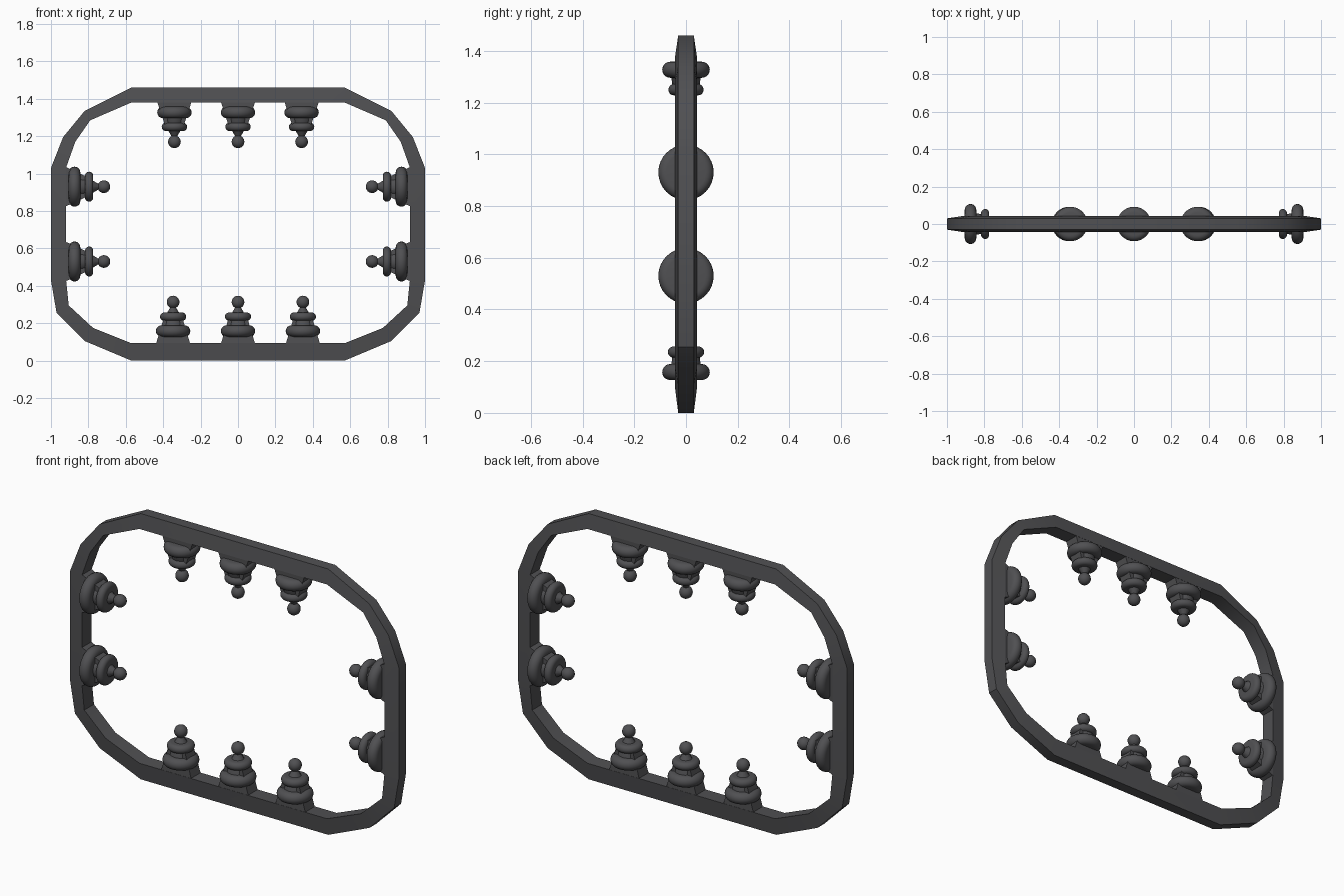
import bpy, bmesh, math
from mathutils import Matrix, Vector

if "Cube" in bpy.data.objects:
    bpy.data.objects.remove(bpy.data.objects["Cube"])

iron = bpy.data.materials.new("dark iron")
iron.diffuse_color = (0.08, 0.08, 0.085, 1)
iron.use_nodes = True
iron.node_tree.nodes["Principled BSDF"].inputs["Base Color"].default_value = iron.diffuse_color


def make_object(name, bm, matrix=Matrix(), smooth=True):
    bmesh.ops.recalc_face_normals(bm, faces=bm.faces)
    me = bpy.data.meshes.new(name)
    bm.to_mesh(me)
    bm.free()
    ob = bpy.data.objects.new(name, me)
    bpy.context.collection.objects.link(ob)
    me.materials.append(iron)
    ob.matrix_world = matrix
    if smooth:
        bpy.ops.object.select_all(action='DESELECT')
        ob.select_set(True)
        bpy.context.view_layer.objects.active = ob
        bpy.ops.object.shade_smooth_by_angle(angle=math.radians(35))
    return ob


def loft(bm, rings, closed=False):
    """Skin a list of equal-length vertex rings; cap the ends if open."""
    rings = [[bm.verts.new(p) for p in r] for r in rings]
    n = len(rings[0])
    pairs = list(zip(rings, rings[1:])) + ([(rings[-1], rings[0])] if closed else [])
    for a, b in pairs:
        for i in range(n):
            j = (i + 1) % n
            bm.faces.new((a[i], a[j], b[j], b[i]))
    if not closed:
        bm.faces.new(rings[0])
        bm.faces.new(rings[-1])


def circle(r, z, n):
    return [(r * math.cos(2 * math.pi * i / n), r * math.sin(2 * math.pi * i / n), z)
            for i in range(n)]


# Frame: tapered bar, wider on the inside, following the left outline and its mirror
outer = [(.57, 1.46), (.82, 1.335), (.935, 1.195), (1, 1.03),
         (1, .43), (.97, .255), (.82, .105), (.57, 0)]
inner = [(.57, 1.38), (.79, 1.285), (.87, 1.17), (.92, 1.03),
         (.92, .44), (.905, .295), (.775, .175), (.57, .093)]
half = [((ox, -.03, oz), (ox, .03, oz), (ix, .042, iz), (ix, -.042, iz))
        for (ox, oz), (ix, iz) in zip(outer, inner)]
mirrored = [[(-x, y, z) for x, y, z in ring] for ring in reversed(half)]
bm = bmesh.new()
loft(bm, half + mirrored, closed=True)
make_object("frame", bm)


def finial(name, loc, angle, big, small, heights):
    """Stem, two rounded rings and a ball pointing along local z."""
    h1, h2, h3 = heights
    m = Matrix.Translation(loc) @ Matrix.Rotation(angle, 4, 'Y')

    # Flat tapered foot and stem
    bm = bmesh.new()
    loft(bm, [[(sx * w, sy * d, z) for sx, sy in ((-1, -1), (1, -1), (1, 1), (-1, 1))]
              for w, d, z in ((big, .041, -.005), (.048, .038, h2))])
    loft(bm, [circle(.06, h1, 12), circle(.052, h2 - .01, 12),
              circle(.035, h2 + .016, 12), circle(.011, h3 - .022, 12)])
    make_object(name + "_stem", bm, m)

    # Rounded discs
    for part, r, t, z in (("large_disc", big, .031, h1), ("small_disc", small, .022, h2)):
        bm = bmesh.new()
        prof = [(r - t + t * math.cos(a), z + t * math.sin(a))
                for a in [math.pi * (k / 10 - .5) for k in range(11)]]
        loft(bm, [circle(pr, pz, 32) for pr, pz in prof])
        make_object(f"{name}_{part}", bm, m)

    # Ball tip
    bm = bmesh.new()
    bmesh.ops.create_uvsphere(bm, u_segments=20, v_segments=12, radius=.034,
                              matrix=Matrix.Translation((0, 0, h3)))
    make_object(name + "_ball", bm, m)


# Three finials on the top and bottom bars
for i in (-1, 0, 1):
    finial(f"bottom_finial_{i + 2}", Vector((i * .347, 0, .093)), 0,
           .092, .07, (.065, .142, .22))
    finial(f"top_finial_{i + 2}", Vector((i * .34, 0, 1.38)), math.pi,
           .092, .068, (.053, .13, .21))

# Two finials on each side bar
for side, s in (("left", -1), ("right", 1)):
    for k, z in enumerate((.53, .93)):
        finial(f"{side}_finial_{k + 1}", Vector((s * .92, 0, z)), -s * math.pi / 2,
               .107, .08, (.046, .124, .203))
